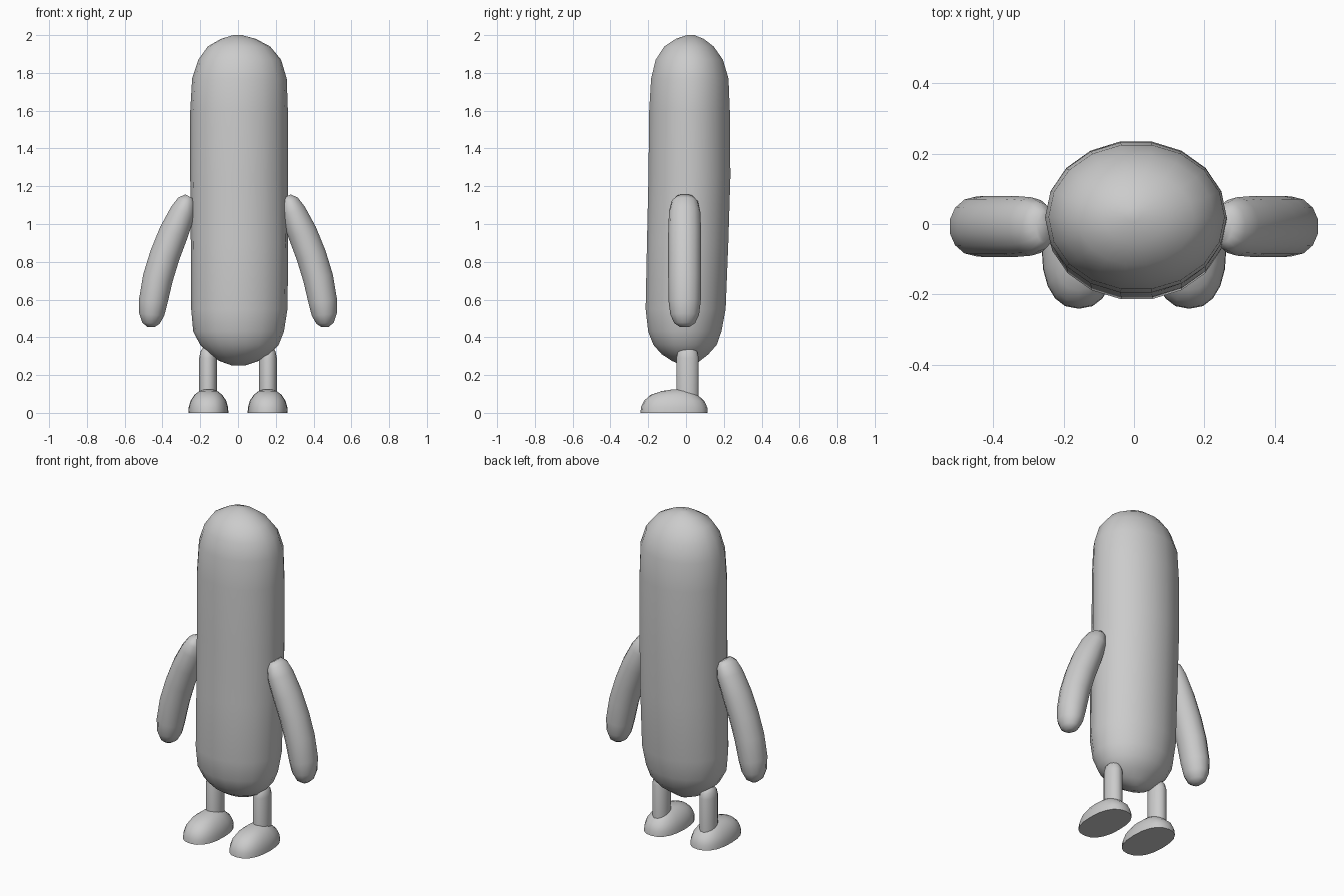
import bpy, bmesh
from math import sin, cos, pi, radians, copysign
from mathutils import Vector

if "Cube" in bpy.data.objects:
    bpy.data.objects.remove(bpy.data.objects["Cube"])


def loft(name, rings, sides=16, power=1.0):
    """Skin a closed shape through rings of (centre, u, v)."""
    bm = bmesh.new()
    loops = []
    for c, u, v in rings:
        loop = []
        for i in range(sides):
            a = 2 * pi * i / sides
            cu = copysign(abs(cos(a)) ** power, cos(a))
            sv = copysign(abs(sin(a)) ** power, sin(a))
            loop.append(bm.verts.new(Vector(c) + Vector(u) * cu + Vector(v) * sv))
        loops.append(loop)
    for a, b in zip(loops, loops[1:]):
        for i in range(sides):
            j = (i + 1) % sides
            bm.faces.new((a[i], a[j], b[j], b[i]))
    bm.faces.new(loops[0])
    bm.faces.new(loops[-1])
    bmesh.ops.recalc_face_normals(bm, faces=bm.faces)
    mesh = bpy.data.meshes.new(name)
    bm.to_mesh(mesh)
    bm.free()
    ob = bpy.data.objects.new(name, mesh)
    bpy.context.collection.objects.link(ob)
    bpy.ops.object.select_all(action='DESELECT')
    ob.select_set(True)
    bpy.context.view_layer.objects.active = ob
    bpy.ops.object.shade_smooth_by_angle(angle=radians(65))
    return ob


def flat_ring(x, y, z, rx, ry):
    return ((x, y, z), (rx, 0, 0), (0, ry, 0))


# Body: z, left x, right x, front y, back y
body_profile = [
    (0.25, -0.03, 0.035, -0.02, 0.04),
    (0.275, -0.10, 0.11, -0.075, 0.075),
    (0.31, -0.15, 0.17, -0.13, 0.12),
    (0.36, -0.20, 0.215, -0.175, 0.165),
    (0.43, -0.237, 0.243, -0.203, 0.19),
    (0.55, -0.248, 0.262, -0.217, 0.213),
    (0.90, -0.25, 0.266, -0.21, 0.227),
    (1.25, -0.253, 0.264, -0.202, 0.238),
    (1.60, -0.253, 0.264, -0.198, 0.235),
    (1.77, -0.243, 0.258, -0.188, 0.228),
    (1.87, -0.21, 0.228, -0.163, 0.198),
    (1.94, -0.16, 0.17, -0.117, 0.148),
    (1.98, -0.09, 0.095, -0.055, 0.095),
    (2.00, -0.025, 0.02, 0.005, 0.045),
]
loft("body", [flat_ring((l + r) / 2, (f + b) / 2, z, (r - l) / 2, (b - f) / 2)
              for z, l, r, f, b in body_profile], 18)

# Arms: x, z, width in y, thickness
arm_path = [
    (0.257, 1.145, 0.045, 0.025),
    (0.271, 1.12, 0.07, 0.051),
    (0.292, 1.065, 0.083, 0.069),
    (0.34, 0.955, 0.087, 0.080),
    (0.387, 0.835, 0.087, 0.082),
    (0.424, 0.715, 0.087, 0.082),
    (0.449, 0.59, 0.085, 0.078),
    (0.457, 0.52, 0.076, 0.068),
    (0.461, 0.475, 0.055, 0.047),
    (0.462, 0.455, 0.025, 0.020),
]

# Feet: z, scale, y shift
foot_profile = [(0, 1, 0), (0.03, 0.985, 0), (0.065, 0.89, 0), (0.095, 0.70, 0),
                (0.115, 0.46, 0.015), (0.125, 0.18, 0.03)]

# Legs: z, scale
leg_profile = [(0.06, 1), (0.29, 1), (0.325, 0.85), (0.345, 0.55), (0.353, 0.2)]

for side, s in (("right", 1), ("left", -1)):
    rings = []
    for i, (x, z, w, t) in enumerate(arm_path):
        a = arm_path[max(i - 1, 0)]
        b = arm_path[min(i + 1, len(arm_path) - 1)]
        d = Vector((b[0] - a[0], b[1] - a[1])).normalized()
        rings.append(((s * x, -0.007, z), (0, w, 0), (-s * d.y * t, 0, d.x * t)))
    loft(side + "_arm", rings, 14)

    loft(side + "_leg", [flat_ring(s * 0.159, 0.008, z, 0.047 * k, 0.061 * k)
                         for z, k in leg_profile], 14)

    loft(side + "_foot", [flat_ring(s * 0.157, -0.063 + dy, z, 0.106 * k, 0.178 * k)
                          for z, k, dy in foot_profile], 20, 0.85)
